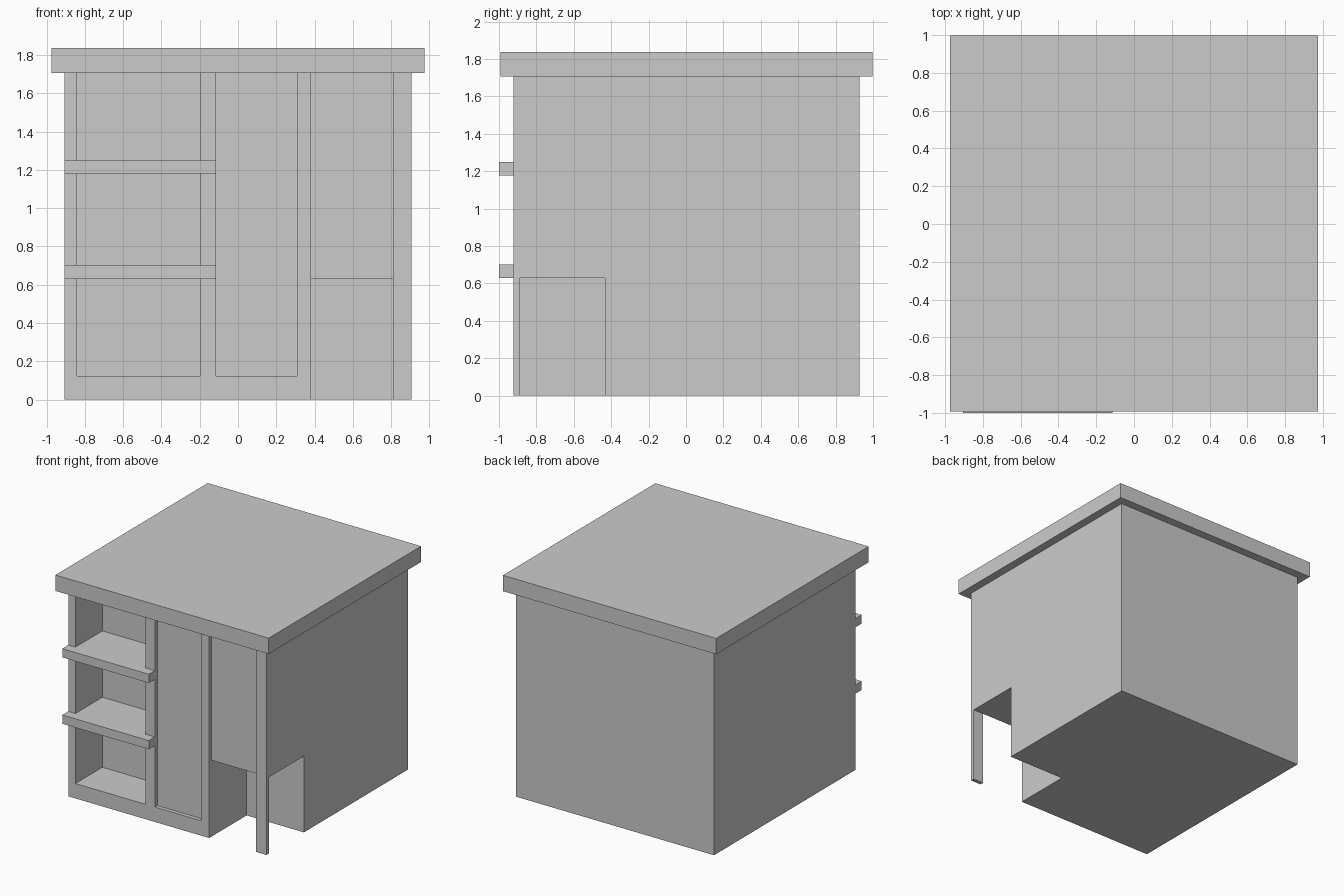
import bpy, bmesh

if "Cube" in bpy.data.objects:
    bpy.data.objects.remove(bpy.data.objects["Cube"])


def prism(name, pts, z0, z1):
    """Extrude a plan outline (x, y) from z0 to z1."""
    bm = bmesh.new()
    face = bm.faces.new([bm.verts.new((x, y, z0)) for x, y in pts])
    top = bmesh.ops.extrude_face_region(bm, geom=[face])["geom"]
    verts = [v for v in top if isinstance(v, bmesh.types.BMVert)]
    bmesh.ops.translate(bm, verts=verts, vec=(0, 0, z1 - z0))
    bmesh.ops.recalc_face_normals(bm, faces=bm.faces)
    mesh = bpy.data.meshes.new(name)
    bm.to_mesh(mesh)
    bm.free()
    ob = bpy.data.objects.new(name, mesh)
    bpy.context.collection.objects.link(ob)
    return ob


def rect(x0, x1, y0, y1):
    return [(x0, y0), (x1, y0), (x1, y1), (x0, y1)]


FRONT, BACK, SIDE, TOP = -0.922, 0.928, 0.906, 1.706
PANEL = -0.89      # depth of the shallow front panels
NICHE = -0.57      # depth of the shelf niche

# Cabinet body
body = prism("cabinet_body", rect(-SIDE, SIDE, FRONT, BACK), 0, TOP)

# Cutters: shelf niche, door recess, right panel recess, corner knee space
cutters = [
    prism("niche_cutter", rect(-0.841, -0.198, -1.2, NICHE), 0.123, 1.9),
    prism("door_cutter", rect(-0.115, 0.308, -1.2, PANEL), 0.123, 1.9),
    prism("panel_cutter", rect(0.382, 0.809, -1.2, PANEL), -0.2, 1.9),
    prism("corner_cutter", [(0.382, -1.2), (0.809, -1.2), (0.809, PANEL),
                            (1.2, PANEL), (1.2, -0.433), (0.382, -0.433)],
          -0.2, 0.63),
]
for c in cutters:
    mod = body.modifiers.new(c.name, 'BOOLEAN')
    mod.operation, mod.solver, mod.object = 'DIFFERENCE', 'EXACT', c
    c.hide_render = True
    c.hide_set(True)

# Bake the cuts, then drop the cutters
deps = bpy.context.evaluated_depsgraph_get()
body_mesh = bpy.data.meshes.new_from_object(body.evaluated_get(deps))
body.modifiers.clear()
body.data = body_mesh
for c in cutters:
    bpy.data.objects.remove(c)

# Worktop
prism("worktop", rect(-0.975, 0.975, -0.992, 0.998), TOP, 1.837)

# Shelves: wide lip in front, narrower board inside the niche
shelf = [(-SIDE, -1.0), (-0.115, -1.0), (-0.115, FRONT), (-0.198, FRONT),
         (-0.198, NICHE), (-0.841, NICHE), (-0.841, FRONT), (-SIDE, FRONT)]
for name, z in (("lower_shelf", 0.63), ("upper_shelf", 1.178)):
    prism(name, shelf, z, z + 0.072)
